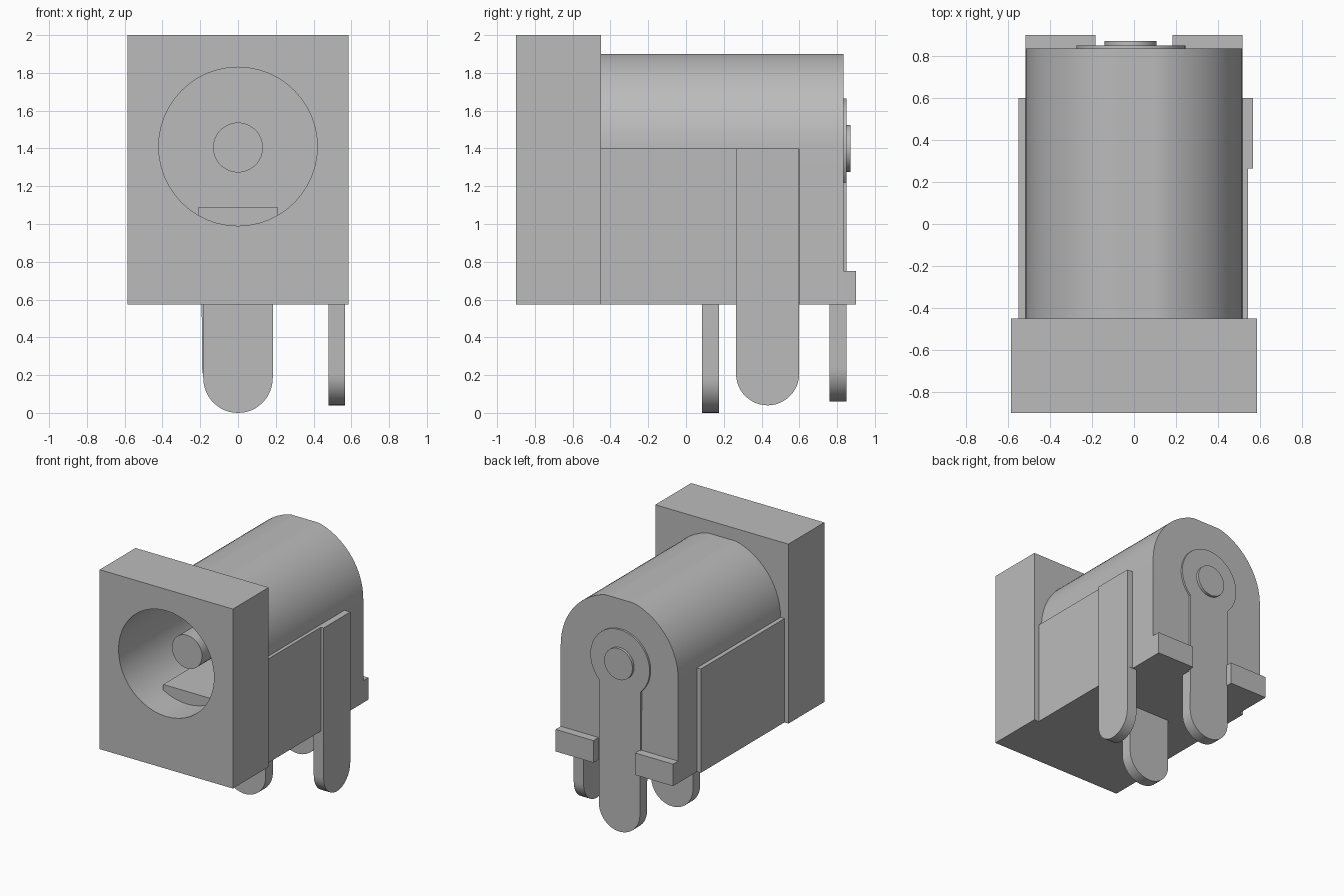
import bpy
import bmesh
import math

cube = bpy.data.objects.get("Cube")
if cube:
    bpy.data.objects.remove(cube, do_unlink=True)

GREY = (0.5, 0.5, 0.5, 1)
grey = bpy.data.materials.new("plain grey")
grey.use_nodes = True
grey.diffuse_color = GREY
grey.node_tree.nodes["Principled BSDF"].inputs["Base Color"].default_value = GREY

AXIS_Z = 1.405  # height of the barrel axis


def arc(cx, cz, r, start, end, n=24):
    """Points on an arc, angles in degrees."""
    angles = [math.radians(start + (end - start) * i / n) for i in range(n + 1)]
    return [(cx + r * math.cos(a), cz + r * math.sin(a)) for a in angles]


def disc(cx, cz, r, n=48):
    return arc(cx, cz, r, 0, 360, n)[:-1]


def rect(a0, a1, z0, z1):
    return [(a0, z0), (a1, z0), (a1, z1), (a0, z1)]


def tongue(centre, half, bottom, top):
    """Outline of a solder pin with a round lower end."""
    low = arc(centre, bottom + half, half, 180, 360)
    return low + [(centre + half, top), (centre - half, top)]


def extrude(name, outline, start, end, axis="y"):
    """Prism of an outline (across, up) along the y or x axis."""
    bm = bmesh.new()
    place = (lambda a, z: (a, start, z)) if axis == "y" else (lambda a, z: (start, a, z))
    face = bm.faces.new([bm.verts.new(place(a, z)) for a, z in outline])
    moved = bmesh.ops.extrude_face_region(bm, geom=[face])["geom"]
    shift = (0, end - start, 0) if axis == "y" else (end - start, 0, 0)
    verts = [v for v in moved if isinstance(v, bmesh.types.BMVert)]
    bmesh.ops.translate(bm, verts=verts, vec=shift)
    bmesh.ops.recalc_face_normals(bm, faces=bm.faces)
    mesh = bpy.data.meshes.new(name)
    bm.to_mesh(mesh)
    bm.free()
    mesh.materials.append(grey)
    ob = bpy.data.objects.new(name, mesh)
    bpy.context.collection.objects.link(ob)
    return ob


def activate(ob):
    bpy.ops.object.select_all(action="DESELECT")
    ob.select_set(True)
    bpy.context.view_layer.objects.active = ob


# Housing: square front block and arched barrel with a slightly flattened top
front_block = extrude("front_block", rect(-0.585, 0.585, 0.575, 2.0), -0.9, -0.45)
arch = [(x, min(z, 1.9)) for x, z in arc(0, 1.4, 0.516, 0, 180, 40)]
barrel_body = extrude("barrel_body", [(-0.516, 0.575), (0.516, 0.575)] + arch, -0.45, 0.835)

# Plug bore cut through the block into the barrel
bore = extrude("bore_cutter", disc(0, 1.41, 0.42), -1.0, 0.7)
for ob in (front_block, barrel_body):
    cut = ob.modifiers.new("bore", "BOOLEAN")
    cut.operation = "DIFFERENCE"
    cut.solver = "EXACT"
    cut.object = bore
    activate(ob)
    bpy.ops.object.modifier_apply(modifier=cut.name)
bpy.data.objects.remove(bore, do_unlink=True)

# Thin side panels and rear feet
extrude("left_side_panel", rect(-0.45, 0.6, 0.575, 1.4), 0.5, 0.543, "x")
extrude("right_side_panel", rect(-0.45, 0.6, 0.575, 1.4), -0.55, -0.5, "x")
for side, name in ((1, "left"), (-1, "right")):
    a, b = sorted((side * 0.183, side * 0.516))
    extrude(name + "_rear_foot", rect(a, b, 0.575, 0.75), 0.8, 0.9)

# Solder pins
extrude("middle_pin", tongue(0, 0.184, 0, 0.7), 0.085, 0.175)
extrude("side_pin", tongue(0.432, 0.167, 0.04, 1.4), 0.48, 0.567, "x")

# Rear pin with a round head, and the rivet on it
spread = math.degrees(math.acos(0.182 / 0.26))
head = arc(-0.015, AXIS_Z, 0.26, -spread, 180 + spread, 40)
extrude("rear_pin", arc(-0.01, 0.24, 0.18, 180, 360) + head, 0.76, 0.85)
extrude("rear_rivet", disc(-0.016, 1.4, 0.124), 0.8, 0.872)

# Contacts inside the bore
extrude("centre_contact", disc(0, AXIS_Z, 0.132), -0.64, 0.75)
base = arc(0, 1.41, 0.425, 240.5, 299.5, 12)
extrude("spring_contact", base + [(0.209, 1.09), (-0.209, 1.09)], -0.64, 0.72)

for ob in list(bpy.context.collection.objects):
    if ob.type == "MESH" and grey.name in ob.data.materials:
        activate(ob)
        bpy.ops.object.shade_smooth_by_angle(angle=math.radians(30))
